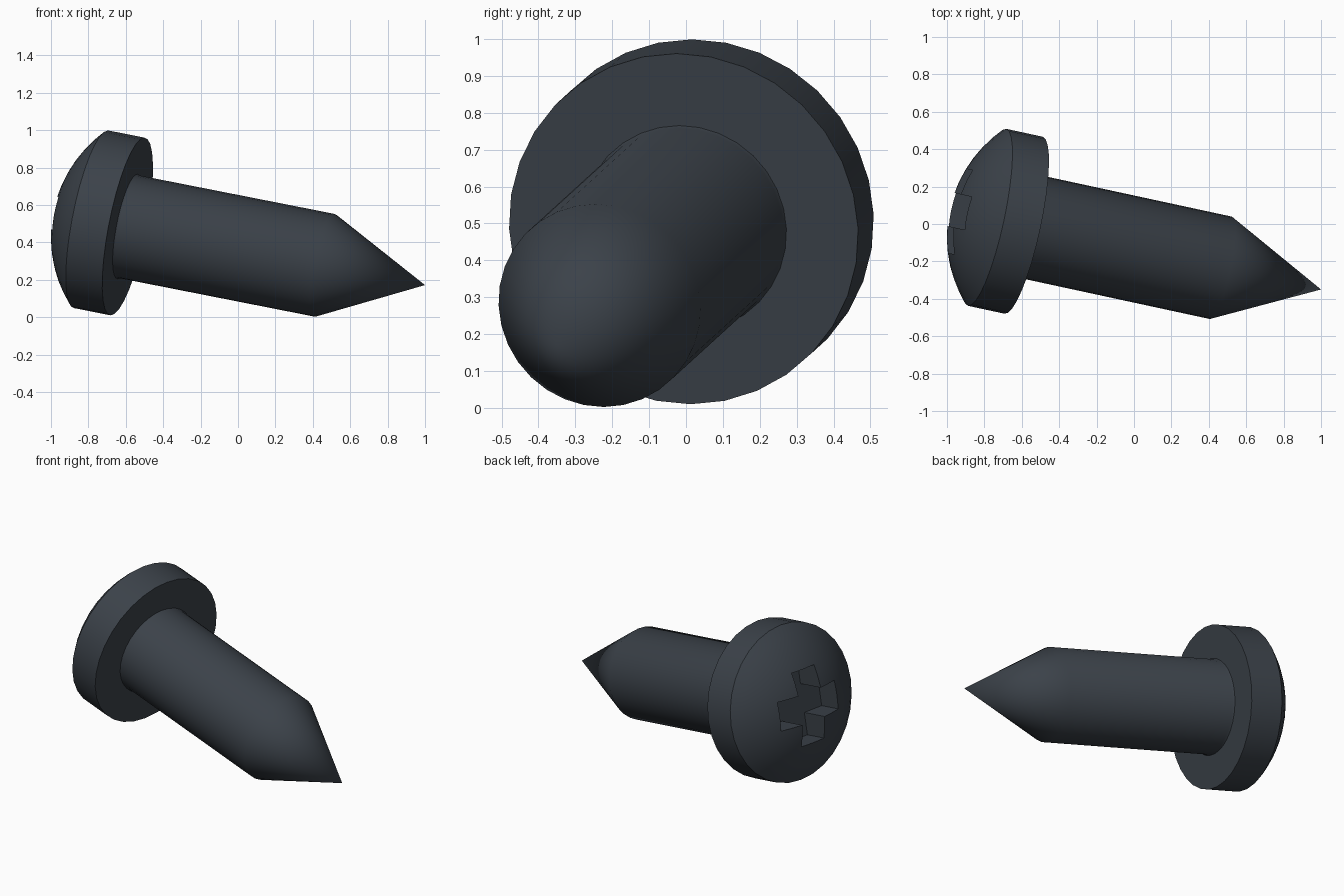
import bpy, bmesh, math
from mathutils import Vector, Matrix

cube = bpy.data.objects.get("Cube")
if cube:
    bpy.data.objects.remove(cube, do_unlink=True)

# Material
steel = bpy.data.materials.new("dark blue grey steel")
steel.use_nodes = True
colour = (0.044, 0.054, 0.067, 1.0)
steel.diffuse_color = colour
steel.node_tree.nodes["Principled BSDF"].inputs["Base Color"].default_value = colour

# Frame of the tilted screw: origin at the point, local z runs to the head
axis = Vector((-1, 0.216, 0.197)).normalized()
up = (Vector((0, 0, 1)) - axis * axis.z).normalized()
side = up.cross(axis)
frame = Matrix((side, up, axis)).transposed().to_4x4()
frame.translation = (1.0, -0.35, 0.172)

SIDES = 32
SHANK_R, HEAD_R = 0.28, 0.484
CONE_Z, FLANGE_Z, RIM_Z, DOME_H = 0.558, 1.657, 1.86, 0.195


def add_object(name, bm):
    bmesh.ops.recalc_face_normals(bm, faces=bm.faces[:])
    mesh = bpy.data.meshes.new(name)
    bm.to_mesh(mesh)
    bm.free()
    mesh.materials.append(steel)
    obj = bpy.data.objects.new(name, mesh)
    obj.matrix_world = frame
    bpy.context.collection.objects.link(obj)
    return obj


def lathe(name, profile):
    """Revolve (radius, height) points about the local z axis."""
    bm = bmesh.new()
    verts = [bm.verts.new((0, r, z)) for r, z in profile]
    edges = [bm.edges.new(pair) for pair in zip(verts, verts[1:])]
    bmesh.ops.spin(bm, geom=verts + edges, cent=(0, 0, 0), axis=(0, 0, 1),
                   angle=math.tau, steps=SIDES)
    bmesh.ops.remove_doubles(bm, verts=bm.verts[:], dist=0.0005)
    return add_object(name, bm)


def smooth(obj):
    bpy.ops.object.select_all(action='DESELECT')
    obj.select_set(True)
    bpy.context.view_layer.objects.active = obj
    bpy.ops.object.shade_smooth_by_angle(angle=math.radians(30))


# Shank with conical point and a tiny flare against the head
shank = lathe("shank", [(0, 0), (SHANK_R, CONE_Z), (SHANK_R, FLANGE_Z - 0.012),
                        (SHANK_R + 0.006, FLANGE_Z + 0.002), (0, FLANGE_Z + 0.002)])

# Head: flat underside, straight rim, spherical dome
ball_r = (HEAD_R ** 2 + DOME_H ** 2) / (2 * DOME_H)
cap = math.asin(HEAD_R / ball_r)
rings = 8
dome = [(ball_r * math.sin(cap * i / rings),
         RIM_Z + DOME_H - ball_r * (1 - math.cos(cap * i / rings)))
        for i in range(rings, -1, -1)]
head = lathe("head", [(0, FLANGE_Z), (HEAD_R, FLANGE_Z)] + dome)

# Cross-shaped drive recess, cut out of the dome
arm, half = 0.23, 0.09
bm = bmesh.new()
outline = []
for k in range(4):
    turn = Matrix.Rotation(k * math.pi / 2, 3, 'Z')
    for x, y in ((arm, -half), (arm, half), (half, half)):
        outline.append(bm.verts.new(turn @ Vector((x, y, RIM_Z + 0.003))))
floor = bm.faces.new(outline)
wall = bmesh.ops.extrude_face_region(bm, geom=[floor])
top = [g for g in wall["geom"] if isinstance(g, bmesh.types.BMVert)]
bmesh.ops.translate(bm, verts=top, vec=(0, 0, 0.5))
cutter = add_object("recess_cutter", bm)
cutter.hide_render = True

cut = head.modifiers.new("drive recess", 'BOOLEAN')
cut.operation = 'DIFFERENCE'
cut.solver = 'EXACT'
cut.object = cutter
bpy.context.view_layer.objects.active = head
bpy.ops.object.modifier_apply(modifier=cut.name)
bpy.data.objects.remove(cutter, do_unlink=True)

for part in (shank, head):
    smooth(part)
